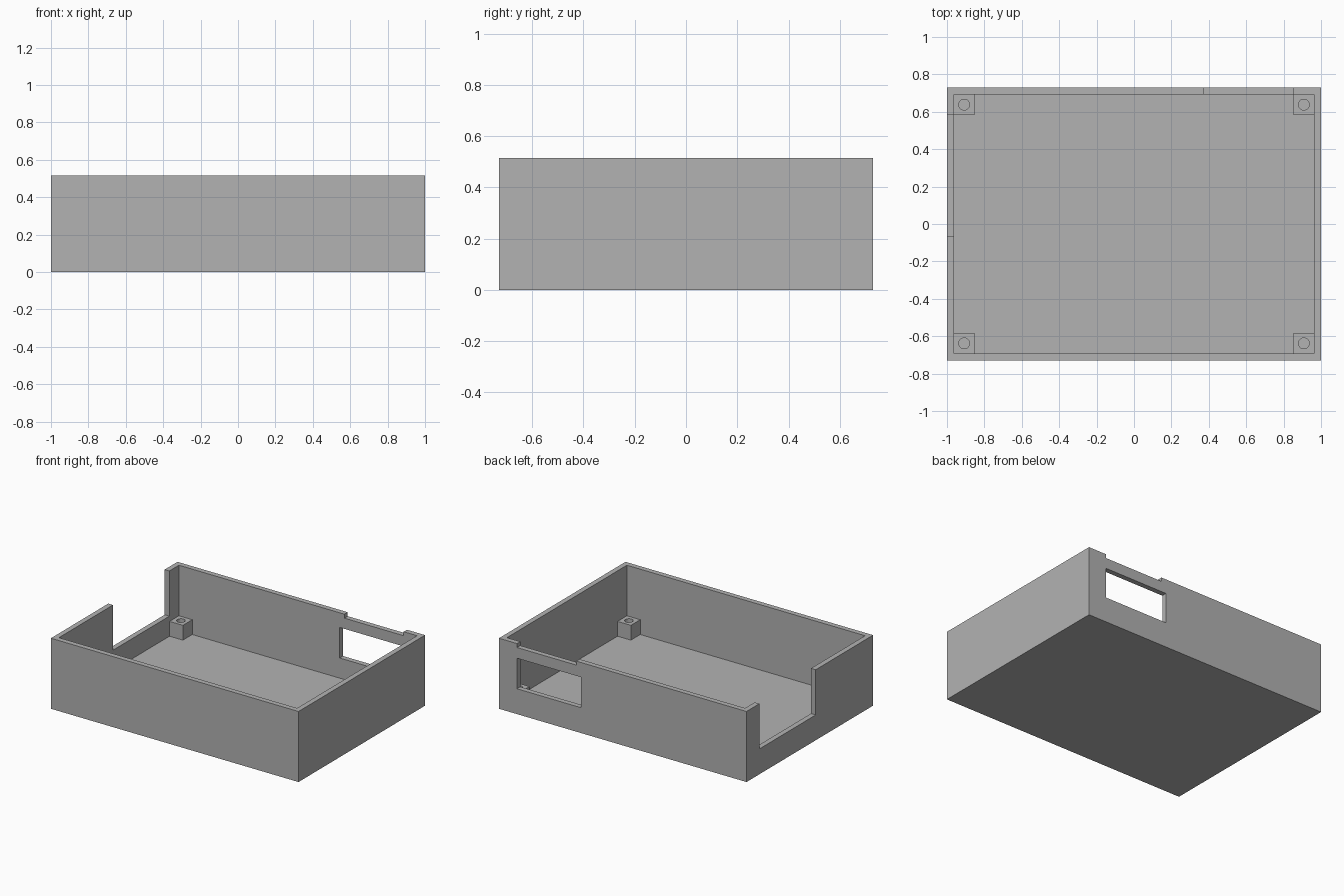
import bpy

old = bpy.data.objects.get("Cube")
if old:
    bpy.data.objects.remove(old, do_unlink=True)

# Overall dimensions
HX, HY, H = 1.0, 0.73, 0.515
WALL = 0.038
POST = 0.108
IX, IY = HX - WALL, HY - WALL

grey = bpy.data.materials.new("plain_grey")
grey.use_nodes = True
grey.diffuse_color = (0.448, 0.448, 0.448, 1)
grey.node_tree.nodes["Principled BSDF"].inputs["Base Color"].default_value = grey.diffuse_color


def box(name, lo, hi):
    """Axis-aligned box between two corners."""
    bpy.ops.mesh.primitive_cube_add(size=1)
    ob = bpy.context.object
    ob.name = name
    for v in ob.data.vertices:
        v.co = [lo[i] if v.co[i] < 0 else hi[i] for i in range(3)]
    ob.data.materials.append(grey)
    return ob


def cut(target, cutter):
    """Subtract the cutter from the target, then remove it."""
    mod = target.modifiers.new("cut", "BOOLEAN")
    mod.operation = "DIFFERENCE"
    mod.solver = "EXACT"
    mod.object = cutter
    bpy.context.view_layer.objects.active = target
    bpy.ops.object.modifier_apply(modifier=mod.name)
    bpy.data.objects.remove(cutter, do_unlink=True)


# Open tray
tray = box("tray", (-HX, -HY, 0), (HX, HY, H))
cut(tray, box("cavity", (-IX, -IY, WALL), (IX, IY, H + 0.1)))

# Deep open notch in the right wall
cut(tray, box("side_notch", (-HX - 0.1, -0.068, 0.185), (-IX + 0.05, 0.582, H + 0.1)))

# Window and shallow lip recess in the back wall
cut(tray, box("back_window", (0.337, IY - 0.05, 0.185), (0.854, HY + 0.1, 0.408)))
cut(tray, box("lip_recess", (0.375, IY - 0.05, H - 0.029), (0.854, HY + 0.1, H + 0.1)))

# Bored screw posts in the four corners
for sx, side in ((1, "left"), (-1, "right")):
    for sy, end in ((-1, "front"), (1, "back")):
        cx, cy = sx * (IX - POST / 2), sy * (IY - POST / 2)
        r = POST / 2
        post = box(f"{end}_{side}_post", (cx - r, cy - r, WALL),
                   (cx + r, cy + r, WALL + POST))
        bpy.ops.mesh.primitive_cylinder_add(vertices=32, radius=0.029, depth=0.3,
                                            location=(cx, cy, WALL + POST / 2))
        bore = bpy.context.object
        bore.data.materials.append(grey)
        cut(post, bore)
